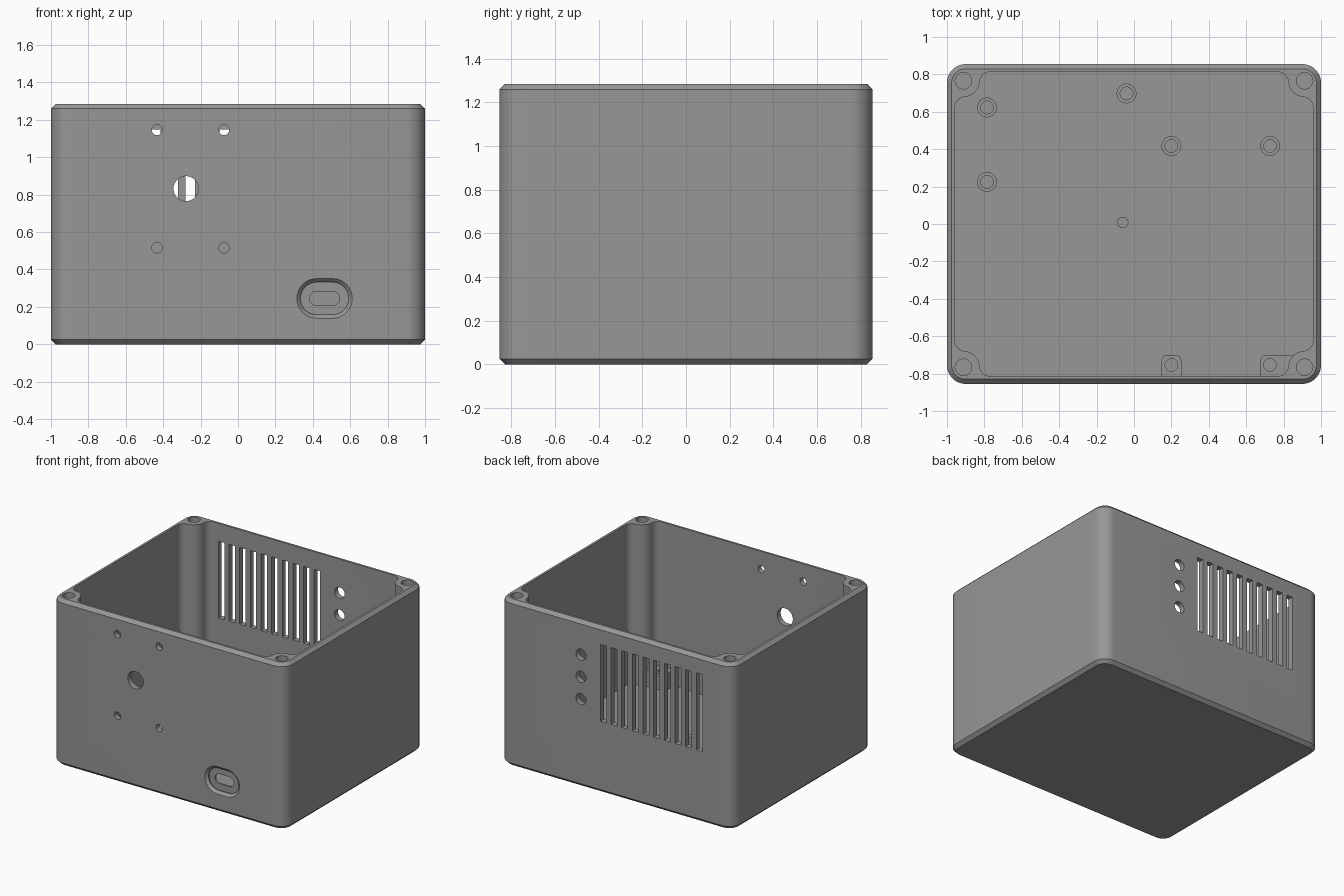
import bpy, bmesh, math
from mathutils import Vector

if "Cube" in bpy.data.objects:
    bpy.data.objects.remove(bpy.data.objects["Cube"])

W, D, H = 1.0, 0.855, 1.285      # half width, half depth, height
IX, IY = 0.957, 0.813            # inner wall half sizes
FLOOR, CH = 0.043, 0.025         # floor thickness, edge chamfer
PX, PY, PR = 0.912, 0.766, 0.087 # corner screw posts
BOARD = 0.17                     # top of the board supports

grey = bpy.data.materials.new("mid_grey_plastic")
grey.diffuse_color = (0.31, 0.31, 0.31, 1)
grey.use_nodes = True
grey.node_tree.nodes["Principled BSDF"].inputs["Base Color"].default_value = grey.diffuse_color


def arc(cx, cy, r, a0, a1, n=10):
    return [(cx + r * math.cos(a0 + (a1 - a0) * i / n),
             cy + r * math.sin(a0 + (a1 - a0) * i / n)) for i in range(n + 1)]


def rounded(cx, cy, hx, hy, r, n=10):
    q = math.pi / 2
    pts = []
    for i, (sx, sy) in enumerate([(1, 1), (-1, 1), (-1, -1), (1, -1)]):
        pts += arc(cx + sx * (hx - r), cy + sy * (hy - r), r, i * q, (i + 1) * q, n)
    return pts


def circle(cx, cy, r, n=32):
    return arc(cx, cy, r, 0, 2 * math.pi, n)[:-1]


def flat(pts, z):
    return [(x, y, z) for x, y in pts]


def upright(pts, y):
    return [(x, y, z) for x, z in pts]


def loft(name, rings):
    """Closed solid through rings of equal point count, capped at both ends."""
    bm = bmesh.new()
    vs = [[bm.verts.new(p) for p in ring] for ring in rings]
    n = len(rings[0])
    for a, b in zip(vs, vs[1:]):
        for i in range(n):
            j = (i + 1) % n
            bm.faces.new((a[i], a[j], b[j], b[i]))
    bm.faces.new(vs[0][::-1])
    bm.faces.new(vs[-1])
    bmesh.ops.remove_doubles(bm, verts=bm.verts, dist=1e-6)
    bmesh.ops.recalc_face_normals(bm, faces=bm.faces)
    me = bpy.data.meshes.new(name)
    bm.to_mesh(me)
    bm.free()
    me.materials.append(grey)
    ob = bpy.data.objects.new(name, me)
    bpy.context.collection.objects.link(ob)
    return ob


def carve(ob, cutters):
    """Subtract every cutter, keep the result and remove the cutters."""
    for c in cutters:
        c.hide_render = True
        m = ob.modifiers.new("cut", 'BOOLEAN')
        m.operation, m.solver, m.object = 'DIFFERENCE', 'EXACT', c
    dg = bpy.context.evaluated_depsgraph_get()
    me = bpy.data.meshes.new_from_object(ob.evaluated_get(dg))
    ob.modifiers.clear()
    ob.data = me
    for c in cutters:
        bpy.data.objects.remove(c)


def cavity_outline():
    """Inner wall outline wrapping around the four filleted corner posts."""
    f = 0.055
    s = PR + f
    ax, by = IX - f, IY - f
    ay = PY - math.sqrt(s * s - (ax - PX) ** 2)
    bx = PX - math.sqrt(s * s - (by - PY) ** 2)
    ta = math.atan2(PY - ay, PX - ax)
    tb = math.atan2(PY - by, PX - bx)
    q = (arc(ax, ay, f, 0, ta, 8)
         + arc(PX, PY, PR, ta + math.pi, tb + math.pi, 10)[1:-1]
         + arc(bx, by, f, tb, math.pi / 2, 8))
    pts = []
    for sx, sy in [(1, 1), (-1, 1), (-1, -1), (1, -1)]:
        part = [(x * sx, y * sy) for x, y in q]
        pts += part if sx * sy > 0 else part[::-1]
    return pts


# Outer box with chamfered top and bottom edges
full, inset = rounded(0, 0, W, D, 0.1), rounded(0, 0, W - CH, D - CH, 0.1 - CH)
case = loft("enclosure", [flat(inset, 0), flat(full, CH),
                          flat(full, H - CH), flat(inset, H)])

# Cavity and corner screw holes
cav = cavity_outline()
cutters = [loft("cavity", [flat(cav, FLOOR), flat(cav, H + 0.1)])]
for sx in (-1, 1):
    for sy in (-1, 1):
        c = circle(sx * PX, sy * PY, 0.044)
        cutters.append(loft("screw_hole", [flat(c, H - 0.4), flat(c, H + 0.1)]))


def wall_hole(pts, side):
    return loft("wall_hole", [upright(pts, side * 0.75), upright(pts, side * 0.95)])


# Front: sensor opening with four screw holes
cutters.append(wall_hole(circle(-0.278, 0.832, 0.067), -1))
for x in (-0.433, -0.075):
    for z in (0.516, 1.146):
        cutters.append(wall_hole(circle(x, z, 0.028), -1))

# Front: cable slot in a tapered recess
SX, SZ = 0.463, 0.245
cutters.append(wall_hole(rounded(SX, SZ, 0.08, 0.038, 0.0375), -1))
big, small = rounded(SX, SZ, 0.148, 0.106, 0.1055), rounded(SX, SZ, 0.129, 0.087, 0.0865)
cutters.append(loft("recess", [upright(big, -D - 0.05), upright(big, -D),
                               upright(small, -D + 0.019), upright(small, -D + 0.028)]))

# Back: ten vent slits and three round holes
for k in range(10):
    x = 0.1085 - 0.0912 * k
    z0, z1, h = 0.553, 1.147, 0.0255
    cutters.append(wall_hole([(x - h, z0), (x + h, z0), (x + h, z1), (x - h, z1)], 1))
for z in (1.024, 0.852, 0.68):
    cutters.append(wall_hole(circle(0.30, z, 0.043), 1))
carve(case, cutters)

# Hollow round board supports
for x, y in [(-0.786, 0.623), (-0.786, 0.225), (-0.04, 0.698),
             (0.2, 0.417), (0.727, 0.417)]:
    o, i = circle(x, y, 0.053), circle(x, y, 0.034)
    loft("board_support", [flat(o, FLOOR - 0.01), flat(o, BOARD),
                           flat(i, BOARD), flat(i, FLOOR + 0.01)])

# Small locating pin
pin = circle(-0.06, 0.008, 0.03)
loft("locating_pin", [flat(pin, FLOOR - 0.01), flat(pin, BOARD)])

# Board supports joined to the front wall, the right one reaching its corner post
for x, x0, x1 in [(0.2, 0.147, 0.253), (0.727, 0.675, 0.912)]:
    top, back, r = -0.70, -0.825, 0.03
    pts = ([(x0, back), (x1, back)] + arc(x1 - r, top - r, r, 0, math.pi / 2, 6)
           + arc(x0 + r, top - r, r, math.pi / 2, math.pi, 6))
    block = loft("wall_support", [flat(pts, FLOOR - 0.01), flat(pts, BOARD)])
    c = circle(x, -0.754, 0.034)
    carve(block, [loft("hole", [flat(c, FLOOR + 0.01), flat(c, BOARD + 0.1)])])

# Smooth the curved walls while keeping sharp edges
for ob in bpy.context.scene.objects:
    ob.select_set(True)
bpy.context.view_layer.objects.active = case
bpy.ops.object.shade_smooth_by_angle(angle=math.radians(30))
